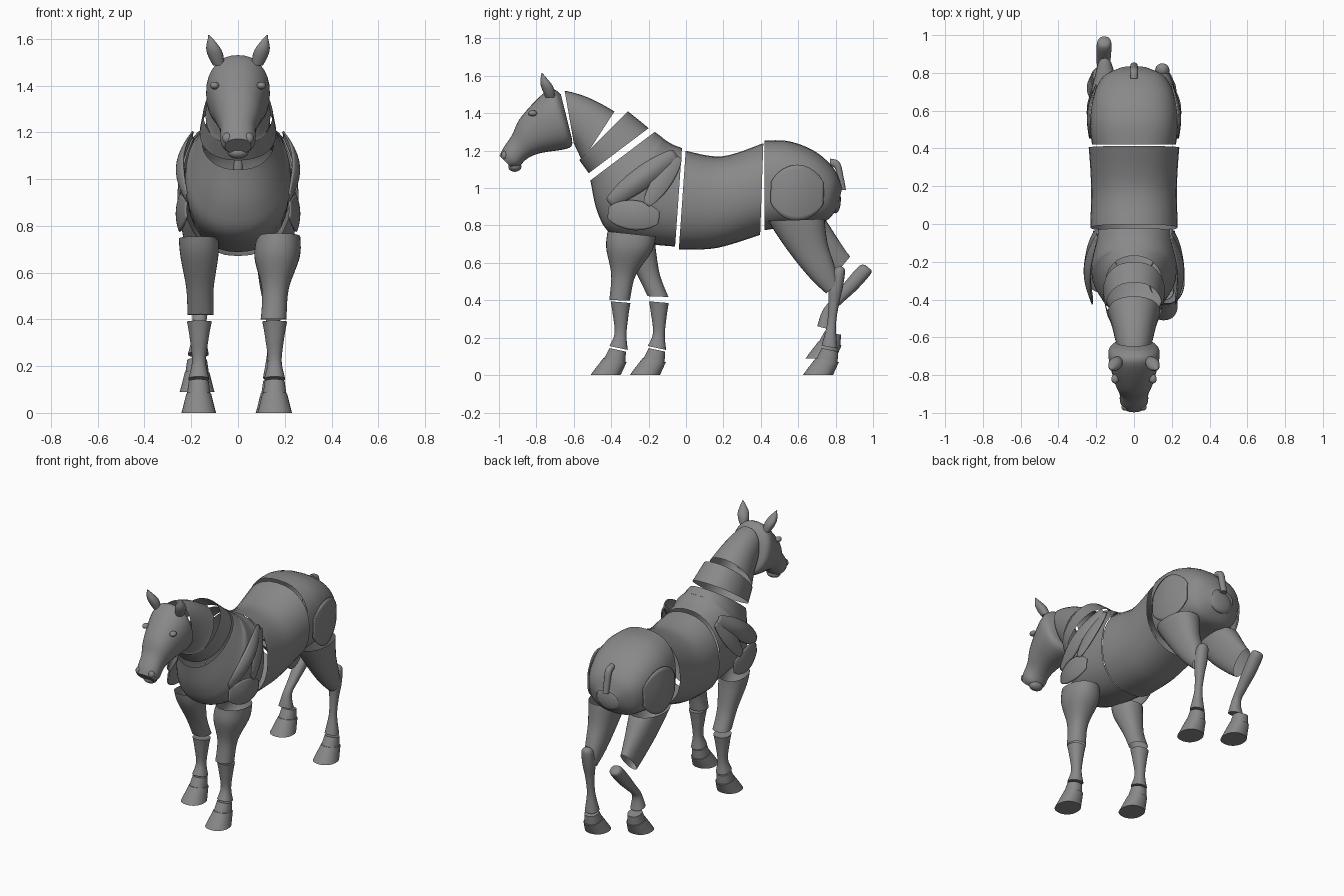
import bpy, bmesh, math
from mathutils import Vector

cube = bpy.data.objects.get("Cube")
if cube:
    bpy.data.objects.remove(cube)

grey = bpy.data.materials.new("clay_grey")
grey.use_nodes = True
shade = (.25, .25, .25, 1)
grey.diffuse_color = shade
grey.node_tree.nodes["Principled BSDF"].inputs["Base Color"].default_value = shade


def finish(name, bm):
    """Turn a bmesh into a smooth grey object."""
    bmesh.ops.recalc_face_normals(bm, faces=bm.faces)
    for face in bm.faces:
        face.smooth = True
    mesh = bpy.data.meshes.new(name)
    bm.to_mesh(mesh)
    bm.free()
    mesh.set_sharp_from_angle(angle=math.radians(45))
    mesh.materials.append(grey)
    part = bpy.data.objects.new(name, mesh)
    bpy.context.collection.objects.link(part)
    return part


def bridge(bm, rings, closed):
    """Join neighbouring rows of vertices with quads."""
    for lower, upper in zip(rings, rings[1:]):
        count = len(lower)
        for k in range(count if closed else count - 1):
            j = (k + 1) % count
            bm.faces.new((lower[k], lower[j], upper[j], upper[k]))


def spline(rows, t):
    """Point on a Catmull-Rom curve, t counted in rows."""
    i = min(int(t), len(rows) - 2)
    t -= i
    a, b, c, d = (Vector(rows[min(max(i + k, 0), len(rows) - 1)]) for k in (-1, 0, 1, 2))
    return b + t / 2 * (c - a + t * (2 * a - 5 * b + 4 * c - d + t * (3 * (b - c) + d - a)))


def mix(pair, t):
    return pair[0] + (pair[1] - pair[0]) * t


def loft(name, path, tilt, flat, x=(0, 0), move=(0, 0), caps=False, square=.9, sides=32):
    """Tube along y, z, radius rows; tilt, flatness and x run evenly from end to end."""
    bm = bmesh.new()
    rings = []
    steps = 6 * (len(path) - 1)
    for i in range(steps + 1):
        y, z, radius = spline(path, i / 6)
        t = i / steps
        angle = math.radians(mix(tilt, t))
        width = radius * mix(flat, t)
        ring = []
        for k in range(sides):
            turn = math.tau * k / sides
            up, out = (math.copysign(abs(f) ** square, f) for f in (math.cos(turn), math.sin(turn)))
            ring.append(bm.verts.new((mix(x, t) + out * width,
                                      y + move[0] + up * radius * math.sin(angle),
                                      z + move[1] + up * radius * math.cos(angle))))
        rings.append(ring)
    bridge(bm, rings, True)
    if caps:
        bm.faces.new(rings[0])
        bm.faces.new(rings[-1])
    finish(name, bm)


def plate(name, start, end, width, bulge, side):
    """Thin oval shell between two y, z, x tips, arched outwards."""
    bm = bmesh.new()
    across = Vector((start[1] - end[1], end[0] - start[0], 0)).normalized() * width
    rows = []
    for i in range(1, 24):
        arch = math.sin(math.pi * i / 24)
        middle = Vector(start).lerp(Vector(end), i / 24)
        row = []
        for k in range(-6, 7):
            v = k / 6
            y, z, x = middle + across * v * arch ** .5
            row.append(bm.verts.new((side * (x + bulge * arch * (1 - v * v / 2)), y, z)))
        rows.append(row)
    bridge(bm, rows, False)
    solid = finish(name, bm).modifiers.new("thickness", 'SOLIDIFY')
    solid.thickness = .008


def ball(name, place, size):
    bm = bmesh.new()
    bmesh.ops.create_uvsphere(bm, u_segments=20, v_segments=12, radius=1)
    bmesh.ops.scale(bm, verts=bm.verts, vec=size)
    bmesh.ops.translate(bm, verts=bm.verts, vec=place)
    finish(name, bm)


def hoof(name, x, move):
    """Pastern and hoof, shared by all four legs."""
    loft(name + "_pastern", [(-.365, .135, .045), (-.385, .07, .06)], (-78, -85), (.95, .85),
         x=(x, x), move=move, caps=True)
    loft(name + "_hoof", [(-.38, .08, .063), (-.43, 0, .08)], (-80, -90), (.85, .93),
         x=(x, x), move=move, caps=True)


# Head and neck
loft("head", [(-.64, 1.385, .12), (-.68, 1.37, .165), (-.83, 1.285, .11), (-.89, 1.22, .075),
              (-.935, 1.165, .065), (-.965, 1.14, .045)], (-14, -45), (.72, 1.25), caps=True)
ball("lower_lip", (0, -.915, 1.115), (.045, .035, .028))
loft("neck", [(-.625, 1.385, .137), (-.55, 1.34, .146), (-.47, 1.275, .16)], (-10, 33), (.7, .87))
loft("neck_band", [(-.44, 1.28, .184), (-.36, 1.2, .2)], (45, 53), (.8, .82))

# Trunk and tail
loft("chest", [(-.34, 1.17, .215), (-.3, 1.07, .265), (-.26, 1.01, .29), (-.15, .97, .275),
               (-.04, .95, .263)], (53, 4), (.72, .83))
loft("barrel", [(-.02, .935, .265), (.18, .925, .245), (.405, .995, .245)], (4, 2), (.87, .98))
loft("rump", [(.42, 1.015, .24), (.54, 1.02, .23), (.67, 1, .195), (.77, .96, .14),
              (.82, .94, .06)], (0, 14), (.92, 1.3), square=.8)
ball("rump_back", (0, .8, .94), (.09, .028, .075))
loft("tail", [(.77, 1.14, .018), (.81, 1.12, .022), (.825, 1.05, .02), (.835, .99, .02)],
     (0, 90), (1, 1), caps=True)

# Face details and muscle plates on both sides
for label, side in (("left", 1), ("right", -1)):
    ball(label + "_eye", (side * .1, -.82, 1.4), (.02, .024, .016))
    ball(label + "_nostril", (side * .045, -.97, 1.175), (.022, .018, .024))
    loft(label + "_ear", [(-.725, 1.485, .025), (-.745, 1.55, .033), (-.77, 1.615, .003)],
         (-90, -75), (1, 1), x=(side * .08, side * .125), caps=True)
    plate(label + "_shoulder_blade", (-.43, .91, .22), (-.04, 1.2, .19), .06, .06, side)
    plate(label + "_shoulder_rear", (-.03, 1.18, .19), (-.22, .9, .26), .05, .02, side)
    plate(label + "_upper_arm", (-.43, .87, .22), (-.13, .84, .25), .08, .03, side)
    plate(label + "_hip", (.44, .98, .235), (.75, .97, .2), .15, .03, side)

# Forelegs, the left one placed ahead
loft("left_forearm", [(-.29, .755, .13), (-.305, .67, .122), (-.335, .535, .065), (-.355, .4, .055)],
     (-84, -88), (.7, 1), x=(.175, .152))
loft("right_forearm", [(-.265, .745, .1), (-.25, .67, .09), (-.2, .535, .062), (-.15, .42, .056)],
     (-84, -88), (.85, 1), x=(-.168, -.16))
shin = [(-.35, .39, .053), (-.35, .32, .042), (-.35, .22, .032), (-.36, .145, .05)]
loft("left_fore_shin", shin, (-85, -78), (1, .9), x=(.157, .157), caps=True)
loft("right_fore_shin", shin, (-85, -78), (1, .9), x=(-.165, -.168), move=(.205, 0), caps=True)

# Hind legs, the right one lifted and flexed
loft("left_thigh", [(.59, .83, .15), (.655, .68, .105), (.73, .55, .073), (.785, .467, .047)],
     (-92, -130), (.67, .85), x=(.15, .15))
loft("right_thigh", [(.59, .83, .15), (.68, .71, .125), (.77, .61, .1), (.82, .565, .09)],
     (-92, -140), (.67, .45), x=(-.15, -.155))
loft("left_hind_shin", [(.815, .58, .015), (.815, .555, .035), (.8, .465, .038), (.79, .38, .028),
                        (.778, .27, .024), (.767, .15, .043)],
     (-100, -80), (1, 1), x=(.15, .15), caps=True)
loft("right_hind_shin", [(.975, .575, .02), (.955, .56, .038), (.88, .475, .038), (.81, .4, .03),
                         (.755, .335, .027), (.745, .25, .045)],
     (-50, -75), (1, 1), x=(-.155, -.17), caps=True)

# Hooves
hoof("left_fore", .157, (0, 0))
hoof("right_fore", -.168, (.21, 0))
hoof("left_hind", .15, (1.135, 0))
hoof("right_hind", -.175, (1.15, .09))
